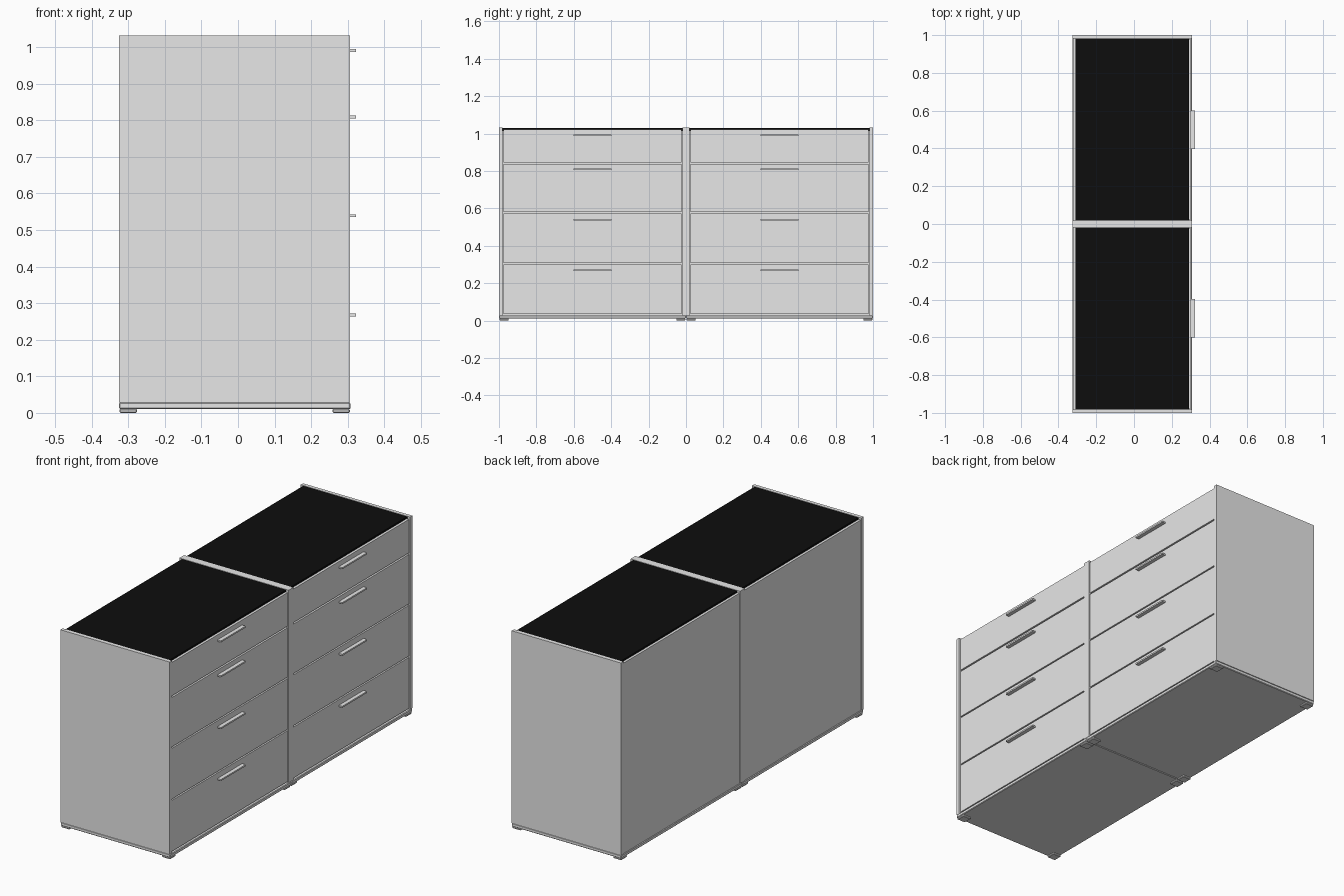
import bpy

if "Cube" in bpy.data.objects:
    bpy.data.objects.remove(bpy.data.objects["Cube"])


def material(name, value):
    m = bpy.data.materials.new(name)
    m.diffuse_color = (value, value, value, 1)
    m.use_nodes = True
    m.node_tree.nodes["Principled BSDF"].inputs["Base Color"].default_value = m.diffuse_color
    return m


GREY = material("light_grey", 0.8)
BLACK = material("black", 0.004)


def box(name, x, y, z, mat=GREY, bevel=0):
    """Box from (min, max) ranges along each axis."""
    bpy.ops.mesh.primitive_cube_add(size=1)
    ob = bpy.context.object
    ob.name = name
    for v in ob.data.vertices:
        for i, (lo, hi) in enumerate((x, y, z)):
            v.co[i] = hi if v.co[i] > 0 else lo
    ob.data.materials.append(mat)
    if bevel:
        mod = ob.modifiers.new("edge", "BEVEL")
        mod.width = bevel
        mod.segments = 1
    return ob


X0, X1 = -0.325, 0.306          # back and drawer side of the carcass
PANEL = 0.019                   # side panel thickness
DRAWERS = [(0.035, 0.301), (0.308, 0.573), (0.580, 0.838), (0.846, 1.021)]
HANDLES = [0.268, 0.539, 0.809, 0.991]

for side, y0 in (("left", -1.0), ("right", 0.0)):
    y1 = y0 + 1.0
    mid = y0 + 0.5
    inner = (y0 + PANEL, y1 - PANEL)

    # Carcass
    box(side + "_base", (X0, X1 + 0.002), (y0 + 0.001, y1 - 0.001), (0.01, 0.028), bevel=0.003)
    box(side + "_outer_panel", (X0, X1), (y0, y0 + PANEL), (0.028, 1.032))
    box(side + "_inner_panel", (X0, X1), (y1 - PANEL, y1), (0.028, 1.032))
    box(side + "_back_panel", (X0 + 0.003, X0 + 0.016), inner, (0.028, 1.021))
    box(side + "_black_top", (X0 + 0.016, 0.29), inner, (1.014, 1.030), BLACK)

    # Drawer fronts and bar handles
    for i, (z, h) in enumerate(zip(DRAWERS, HANDLES), 1):
        box(f"{side}_drawer_{i}", (0.29, 0.303), (inner[0] + 0.005, inner[1] - 0.005), z)
        box(f"{side}_handle_{i}", (0.303, 0.323), (mid - 0.102, mid + 0.102), (h - 0.004, h + 0.004))

    # Corner feet
    for fx in (X0 + 0.001, X1 - 0.048):
        for fy in (y0 + 0.004, y1 - 0.052):
            box(side + "_foot", (fx, fx + 0.048), (fy, fy + 0.048), (0, 0.011), bevel=0.003)
